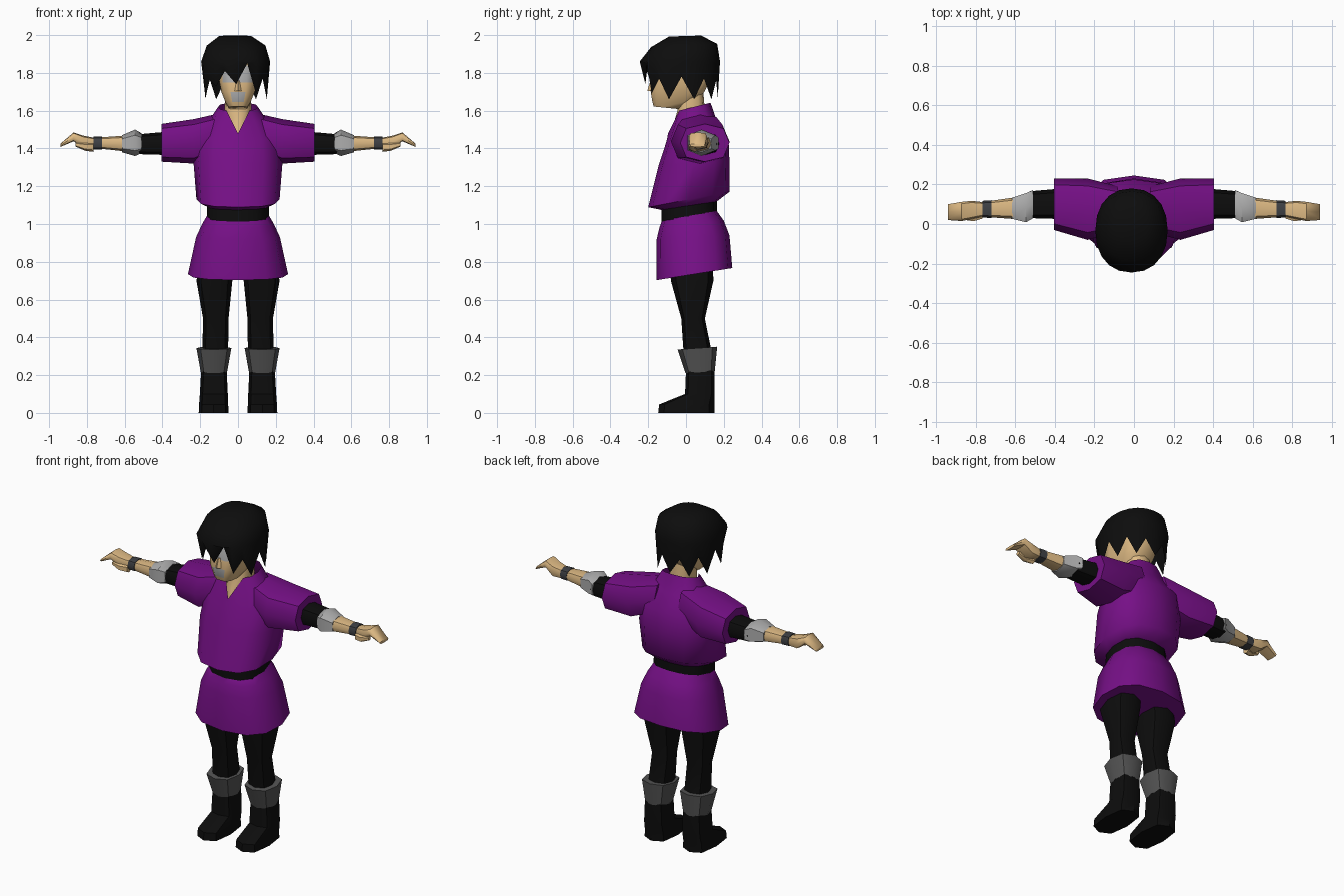
import bpy, bmesh, math

if "Cube" in bpy.data.objects:
    bpy.data.objects.remove(bpy.data.objects["Cube"])


def material(name, rgb):
    m = bpy.data.materials.new(name)
    m.diffuse_color = (*rgb, 1)
    m.use_nodes = True
    m.node_tree.nodes["Principled BSDF"].inputs["Base Color"].default_value = m.diffuse_color
    return m


PURPLE = material("purple cloth", (0.18, 0.005, 0.24))
BLACK = material("black cloth", (0.004, 0.004, 0.004))
HAIR = material("black hair", (0.004, 0.004, 0.004))
SKIN = material("skin", (0.73, 0.49, 0.23))
LIGHT = material("light grey", (0.42, 0.42, 0.42))
DARK = material("dark grey", (0.09, 0.09, 0.09))
BAND = material("band grey", (0.05, 0.053, 0.06))


def power(v, p):
    return math.copysign(abs(v) ** p, v)


def ring(axis, pos, u0, u1, v0, v1, n=8, p=0.8, tilt=0.0, half=False):
    """Rounded outline. axis z: u=x, v=y. axis x: u=y, v=z."""
    pts = []
    for k in range(n):
        a = 2 * math.pi * (k + (0.5 if half else 0)) / n
        du = power(math.sin(a), p) * (u1 - u0) / 2
        dv = -power(math.cos(a), p) * (v1 - v0) / 2
        u, v, w = (u0 + u1) / 2 + du, (v0 + v1) / 2 + dv, pos + tilt * dv
        pts.append([u, v, w] if axis == "z" else [w, u, v])
    return pts


def loft(name, rings, mat, side=1, caps=(True, True), angle=50):
    """Skin a stack of rings; side=-1 gives the mirrored copy."""
    bm = bmesh.new()
    vs = [[bm.verts.new((x * side, y, z)) for x, y, z in r] for r in rings]
    n = len(rings[0])
    for a, b in zip(vs, vs[1:]):
        for k in range(n):
            j = (k + 1) % n
            bm.faces.new((a[k], a[j], b[j], b[k]))
    if caps[0]:
        bm.faces.new(vs[0])
    if caps[1]:
        bm.faces.new(vs[-1])
    bmesh.ops.recalc_face_normals(bm, faces=bm.faces)
    me = bpy.data.meshes.new(name)
    bm.to_mesh(me)
    bm.free()
    me.materials.append(mat)
    ob = bpy.data.objects.new(name, me)
    bpy.context.collection.objects.link(ob)
    bpy.ops.object.select_all(action="DESELECT")
    ob.select_set(True)
    bpy.context.view_layer.objects.active = ob
    bpy.ops.object.shade_smooth_by_angle(angle=math.radians(angle))
    return ob


def body(rows, n=12, p=0.8, half=False):
    """Rows of (z, half width, y front, y back, tilt), centred on x."""
    return [ring("z", z, -h, h, a, b, n, p, t, half) for z, h, a, b, t in rows]


# Tunic top, with the front of the collar pulled down into a V
top = body([(1.09, .15, -.11, .15, .15), (1.13, .22, -.2, .23, .19),
            (1.32, .235, -.145, .23, .05), (1.45, .22, -.1, .225, 0),
            (1.54, .16, -.065, .165, 0), (1.62, .105, -.045, .13, .25)])
top[-2][0] = [0, -.1, 1.45]
top[-1][0] = [0, -.095, 1.48]
top[-3][0] = [0, -.112, 1.41]
loft("tunic_top", top, PURPLE, caps=(True, False), angle=60)

# Skirt and belt
loft("tunic_skirt", body([(.735, .265, -.155, .245, .16),
                          (.93, .222, -.155, .23, .05),
                          (1.0, .19, -.14, .2, .1),
                          (1.06, .155, -.12, .155, .15)]), PURPLE, angle=60)
loft("belt", body([(1.035, .165, -.13, .163, .15),
                   (1.1, .163, -.13, .163, .15)]), BLACK)

# Neck, reaching down to fill the V of the collar
loft("neck", body([(1.46, .03, -.088, .08, 0), (1.53, .065, -.066, .1, 0),
                   (1.6, .072, -.045, .1, 0), (1.72, .065, -.04, .09, 0)]), SKIN)

# Head with grey eye band and mouth on its front faces
head = loft("head", body([(1.615, .05, -.172, -.03, -.1), (1.645, .068, -.18, .05, 0),
                          (1.7, .09, -.19, .1, 0), (1.75, .1, -.182, .125, 0),
                          (1.84, .104, -.175, .135, 0), (1.93, .07, -.12, .1, 0)],
                         p=0.6, half=True), SKIN)
head.data.materials.append(LIGHT)
for f in head.data.polygons:
    c = f.center
    eyes = 1.75 < c.z < 1.84 and abs(c.x) < .08
    mouth = 1.645 < c.z < 1.7 and abs(c.x) < .02
    if c.y < -.1 and (eyes or mouth):
        f.material_index = 1
loft("nose", [ring("z", 1.705, -.018, .018, -.205, -.17, 4),
              ring("z", 1.76, -.008, .008, -.188, -.17, 4)], SKIN)

# Hair: a dome whose rim alternates between hanging tips and notches
RIM = [1.74, 1.85, 1.69, 1.77, 1.66, 1.78, 1.66, 1.77, 1.66, 1.76,
       1.67, 1.76, 1.66, 1.77, 1.66, 1.78, 1.67, 1.76, 1.73, 1.81]
dome = [ring("z", z, a, b, c, d, 20, p, t) for z, a, b, c, d, p, t in
        [(1.995, -.1, .07, -.09, .08, 1, .03), (1.945, -.165, .145, -.185, .165, .9, .05),
         (1.86, -.195, .17, -.245, .18, .9, 0)]]
rim = ring("z", 0, -.18, .16, -.215, .168, 20, .9)
for pt, z in zip(rim, RIM):
    pt[2] = z
loft("hair", dome + [rim], HAIR, caps=(True, False), angle=60)


def limb(axis, rows, n=8, p=0.8):
    return [ring(axis, *r[:5], n, p, r[5] if len(r) > 5 else 0) for r in rows]


for side, tag in ((1, "left"), (-1, "right")):
    # Sleeve and arm, running outward along x
    loft(tag + "_sleeve", limb("x", [(.08, -.04, .19, 1.38, 1.59),
                                     (.235, -.08, .23, 1.32, 1.555),
                                     (.405, -.03, .23, 1.33, 1.53)]),
         PURPLE, side)
    loft(tag + "_upper_arm", limb("x", [(.36, .025, .18, 1.365, 1.49),
                                        (.53, .03, .165, 1.37, 1.475)]), BLACK, side)
    loft(tag + "_elbow_guard", limb("x", [(.51, .02, .18, 1.375, 1.48),
                                          (.545, 0, .165, 1.36, 1.5),
                                          (.615, .02, .14, 1.38, 1.47)], 6), LIGHT, side)
    loft(tag + "_forearm", limb("x", [(.6, .025, .135, 1.385, 1.468),
                                      (.74, .035, .115, 1.4, 1.458)]), SKIN, side)
    loft(tag + "_wrist_band", limb("x", [(.72, .03, .12, 1.395, 1.463),
                                         (.765, .033, .117, 1.395, 1.463)]), BAND, side)
    loft(tag + "_hand", limb("x", [(.755, .04, .11, 1.4, 1.455),
                                   (.82, .025, .117, 1.398, 1.468),
                                   (.87, .015, .112, 1.438, 1.485),
                                   (.94, .02, .1, 1.408, 1.425)], 8, .6), SKIN, side)
    loft(tag + "_thumb", limb("x", [(.765, .025, .07, 1.382, 1.43),
                                    (.81, .012, .05, 1.388, 1.43),
                                    (.86, .02, .045, 1.41, 1.432)], 6), SKIN, side)

    # Leg, shin guard and boot, stacked along z
    loft(tag + "_leg", limb("z", [(.2, .06, .19, .005, .145),
                                  (.35, .052, .188, -.015, .13),
                                  (.5, .05, .185, -.025, .1),
                                  (.7, .03, .22, -.08, .145),
                                  (.85, .02, .19, -.09, .14)]), BLACK, side)
    loft(tag + "_shin_guard", limb("z", [(.215, .058, .197, -.003, .152, .05),
                                         (.343, .035, .22, -.045, .165, .07)]), DARK, side)
    loft(tag + "_boot", limb("z", [(0, .05, .208, -.147, .152),
                                   (.045, .052, .206, -.142, .152),
                                   (.1, .054, .202, -.005, .15),
                                   (.225, .06, .195, 0, .15)], 8, .65), BLACK, side)
